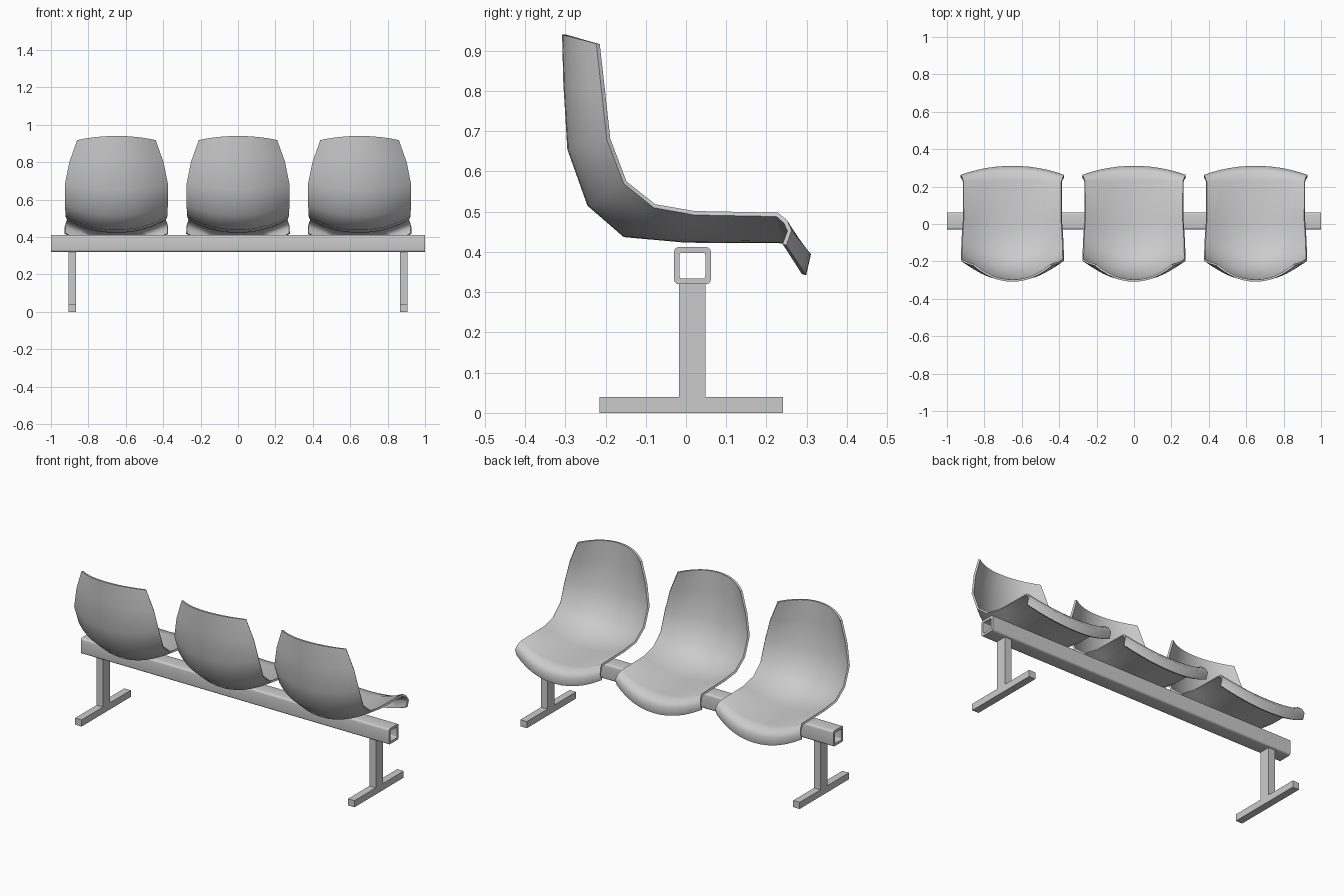
import bpy, bmesh
from math import cos, sin, pi, radians

if "Cube" in bpy.data.objects:
    bpy.data.objects.remove(bpy.data.objects["Cube"])


def make_object(name, bm, smooth_angle=None):
    bmesh.ops.recalc_face_normals(bm, faces=bm.faces) if smooth_angle is None else None
    mesh = bpy.data.meshes.new(name)
    bm.to_mesh(mesh)
    bm.free()
    ob = bpy.data.objects.new(name, mesh)
    bpy.context.collection.objects.link(ob)
    return ob


def smooth(ob, angle):
    bpy.ops.object.select_all(action='DESELECT')
    ob.select_set(True)
    bpy.context.view_layer.objects.active = ob
    bpy.ops.object.shade_smooth_by_angle(angle=radians(angle))


# Seat shell rows, backrest top to front lip:
# centre y, centre z, edge y, edge z, half width
ROWS = [
    (-.308, .940, -.223, .918, .210),
    (-.305, .820, -.210, .800, .252),
    (-.295, .655, -.197, .680, .276),
    (-.245, .515, -.155, .570, .275),
    (-.155, .437, -.080, .510, .272),
    (.000, .423, .020, .492, .265),
    (.230, .422, .225, .488, .265),
    (.278, .416, .243, .472, .271),
    (.300, .392, .252, .452, .274),
    (.288, .345, .240, .420, .272),
]
COLS = 12


def seat(name, cx):
    bm = bmesh.new()
    grid = []
    for cy, cz, ey, ez, w in ROWS:
        row = []
        for i in range(COLS + 1):
            t = 2 * i / COLS - 1
            k = abs(t) ** 2.1
            row.append(bm.verts.new((cx + w * t, cy + (ey - cy) * k, cz + (ez - cz) * k)))
        grid.append(row)
    for a, b in zip(grid, grid[1:]):
        for i in range(COLS):
            bm.faces.new((a[i], a[i + 1], b[i + 1], b[i]))
    ob = make_object(name, bm, 50)
    # thicken towards the sitting side
    mod = ob.modifiers.new("thickness", 'SOLIDIFY')
    mod.thickness = .011
    mod.offset = 1
    bpy.context.view_layer.objects.active = ob
    ob.select_set(True)
    bpy.ops.object.modifier_apply(modifier=mod.name)
    smooth(ob, 55)


def rounded_square(half, r, cy, cz, n=4):
    pts = []
    for q, (sy, sz) in enumerate([(1, 1), (-1, 1), (-1, -1), (1, -1)]):
        for j in range(n + 1):
            a = pi / 2 * (q + j / n)
            pts.append((cy + sy * (half - r) + r * cos(a), cz + sz * (half - r) + r * sin(a)))
    return pts


# Hollow square beam, open at both ends
def beam():
    bm = bmesh.new()
    cy, cz = .016, .366
    outer = rounded_square(.046, .012, cy, cz)
    inner = rounded_square(.032, .006, cy, cz)
    loops = [[bm.verts.new((x, y, z)) for y, z in p]
             for x, p in ((-1, outer), (1, outer), (1, inner), (-1, inner))]
    n = len(outer)
    for k in range(4):
        a, b = loops[k], loops[(k + 1) % 4]
        for i in range(n):
            j = (i + 1) % n
            bm.faces.new((a[i], a[j], b[j], b[i]))
    smooth(make_object("beam", bm), 40)


# Inverted T leg: one extruded outline
def leg(name, cx):
    outline = [(-.215, 0), (.241, 0), (.241, .039), (.048, .039),
               (.048, .321), (-.017, .321), (-.017, .039), (-.215, .039)]
    bm = bmesh.new()
    face = bm.faces.new([bm.verts.new((cx - .021, y, z)) for y, z in outline])
    ext = bmesh.ops.extrude_face_region(bm, geom=[face], use_keep_orig=True)
    verts = [v for v in ext["geom"] if isinstance(v, bmesh.types.BMVert)]
    bmesh.ops.translate(bm, vec=(.042, 0, 0), verts=verts)
    make_object(name, bm)


for label, x in (("left", -.65), ("middle", 0), ("right", .65)):
    seat(label + "_seat", x)
beam()
leg("left_leg", -.886)
leg("right_leg", .886)
